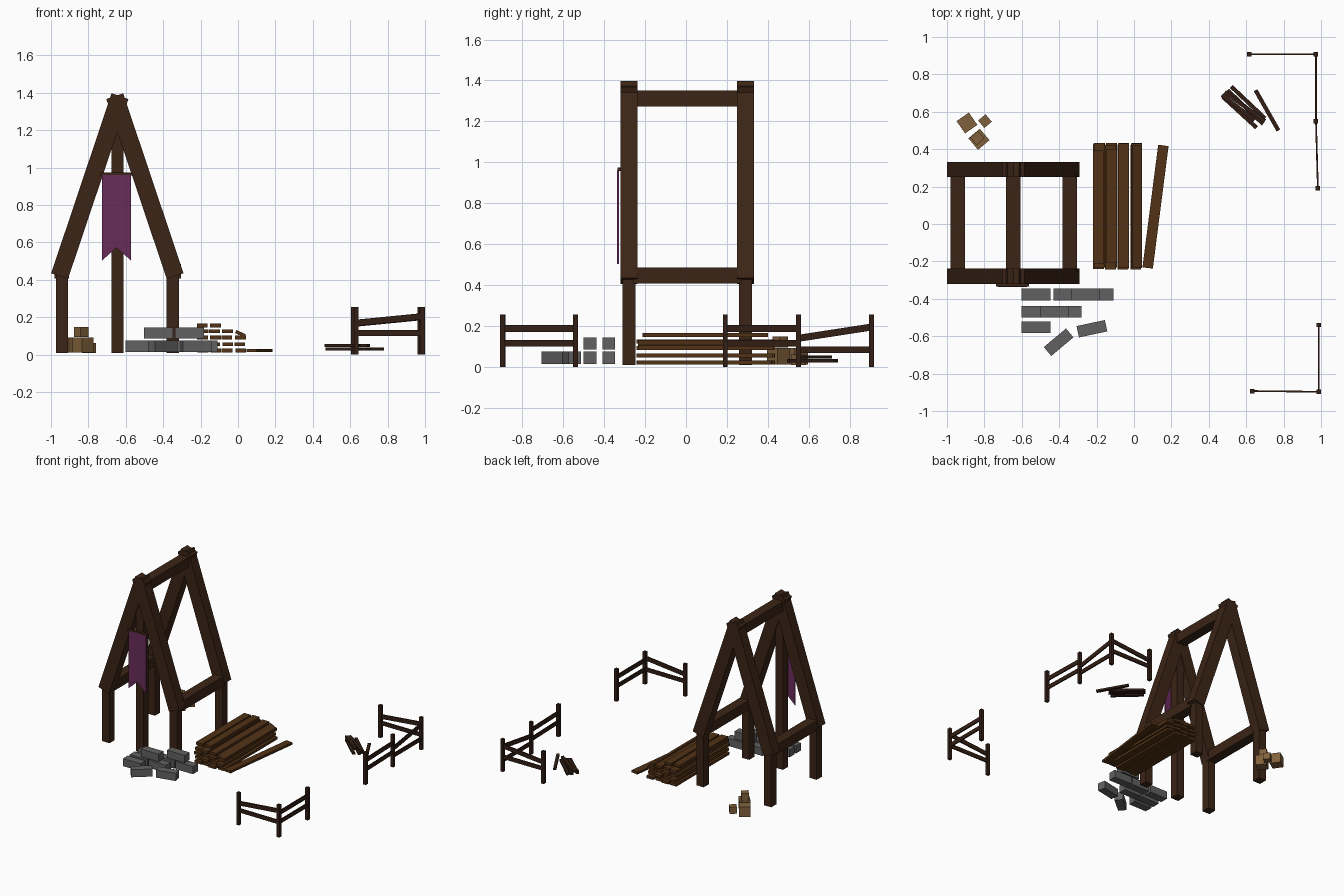
import bpy, math
from mathutils import Vector, Matrix

if "Cube" in bpy.data.objects:
    bpy.data.objects.remove(bpy.data.objects["Cube"])


def material(name, rgb):
    m = bpy.data.materials.new(name)
    m.diffuse_color = (*rgb, 1)
    m.use_nodes = True
    m.node_tree.nodes["Principled BSDF"].inputs["Base Color"].default_value = m.diffuse_color
    return m


TIMBER = material("dark_timber", (0.045, 0.018, 0.008))
FENCE = material("fence_wood", (0.032, 0.013, 0.007))
PLANK = material("plank_wood", (0.085, 0.032, 0.008))
CRATE = material("crate_wood", (0.22, 0.12, 0.045))
STONE = material("stone", (0.12, 0.12, 0.12))
CLOTH = material("purple_cloth", (0.14, 0.025, 0.1))


def mesh_object(name, verts, faces, mat):
    me = bpy.data.meshes.new(name)
    me.from_pydata([tuple(v) for v in verts], [], faces)
    me.update()
    me.materials.append(mat)
    ob = bpy.data.objects.new(name, me)
    bpy.context.collection.objects.link(ob)
    return ob


BOX_FACES = [(0, 1, 3, 2), (4, 6, 7, 5), (0, 4, 5, 1), (2, 3, 7, 6), (0, 2, 6, 4), (1, 5, 7, 3)]


def oriented_box(name, centre, size, rot, mat):
    signs = [(x, y, z) for x in (-.5, .5) for y in (-.5, .5) for z in (-.5, .5)]
    verts = [Vector(centre) + rot @ Vector([s * d for s, d in zip(c, size)]) for c in signs]
    return mesh_object(name, verts, BOX_FACES, mat)


def box(name, centre, size, mat, turn=0):
    return oriented_box(name, centre, size, Matrix.Rotation(math.radians(turn), 3, 'Z'), mat)


def beam(name, a, b, width, height, mat, roll=0):
    """Square-ended bar from a to b; width is horizontal."""
    a, b = Vector(a), Vector(b)
    d = (b - a).normalized()
    side = Vector((0, 0, 1)).cross(d).normalized()
    rot = Matrix((d, side, d.cross(side))).transposed()
    rot = rot @ Matrix.Rotation(math.radians(roll), 3, 'X')
    return oriented_box(name, (a + b) / 2, ((b - a).length, width, height), rot, mat)


# Timber frame: corner posts, crossed rafters, eave beams and ridge
CX = -0.645
for end, y in (("front", -0.279), ("back", 0.291)):
    for side, s in (("left", -1), ("right", 1)):
        box(f"{end}_{side}_post", (CX + s * 0.296, y, 0.225), (0.065, 0.065, 0.43), TIMBER)
        beam(f"{end}_{side}_rafter", (CX + s * 0.309, y, 0.42), (CX - s * 0.014, y, 1.382),
             0.082, 0.095, TIMBER)
box("front_centre_post", (CX, -0.279, 0.66), (0.065, 0.065, 1.3), TIMBER)
for side, x in (("left", -0.942), ("right", -0.344)):
    box(f"{side}_eave_beam", (x, 0.006, 0.446), (0.077, 0.53, 0.078), TIMBER)
box("ridge_beam", (CX, 0.006, 1.312), (0.079, 0.53, 0.077), TIMBER)

# Swallow-tailed banner on its rod
box("banner_rod", (-0.65, -0.325, 0.965), (0.176, 0.02, 0.017), TIMBER)
outline = [(-0.727, 0.96), (-0.727, 0.503), (-0.65, 0.572), (-0.572, 0.503), (-0.572, 0.96)]
front = [(x, -0.336, z) for x, z in outline]
back = [(x, -0.328, z) for x, z in outline]
mid = [(-0.65, -0.336, 0.96), (-0.65, -0.328, 0.96)]
faces = [(0, 1, 2, 10), (10, 2, 3, 4), (5, 11, 7, 6), (11, 9, 8, 7),
         (0, 5, 6, 1), (1, 6, 7, 2), (2, 7, 8, 3), (3, 8, 9, 4), (0, 10, 11, 5), (10, 4, 9, 11)]
mesh_object("banner", front + back + mid, faces, CLOTH)

# Stone blocks: neat rows, an upper layer and two loose ones
LOW, HIGH = 0.045, 0.115
blocks = [(-0.523, -0.377, LOW, 0), (-0.352, -0.377, LOW, 0), (-0.187, -0.377, LOW, 0),
          (-0.523, -0.469, LOW, 0), (-0.358, -0.469, LOW, 0), (-0.523, -0.552, LOW, 0),
          (-0.26, -0.377, HIGH, 0), (-0.425, -0.469, HIGH, 0),
          (-0.403, -0.632, LOW, 40), (-0.225, -0.56, LOW, 12)]
for i, (x, y, z, turn) in enumerate(blocks):
    box(f"stone_block_{i + 1}", (x, y, z), (0.155, 0.062, 0.06), STONE, turn)

# Plank pile: four columns of differing height
layers = [0.022, 0.056, 0.092, 0.125, 0.156]
shift = [0.0, 0.004, -0.006, 0.003, -0.008]
for c, (x, count) in enumerate(((-0.187, 5), (-0.121, 5), (-0.056, 4), (0.013, 3))):
    for k in range(count):
        short = 0.03 if k == 4 else 0
        off = shift[(k + c) % 5]
        beam(f"plank_{c + 1}_{k + 1}", (x + off / 2, -0.235 + off + short, layers[k]),
             (x + off / 2, 0.43 + off - short, layers[k]), 0.058, 0.02, PLANK)
beam("tipped_plank", (0.013, -0.235, 0.112), (0.013, 0.42, 0.112), 0.056, 0.018, PLANK, 25)
beam("loose_plank", (0.073, -0.235, 0.022), (0.157, 0.42, 0.022), 0.056, 0.018, PLANK)

# Crates
for i, (x, y, z, s, turn) in enumerate([(-0.893, 0.54, 0.052, 0.08, 35),
                                        (-0.829, 0.453, 0.052, 0.08, 40),
                                        (-0.797, 0.55, 0.036, 0.052, 40),
                                        (-0.838, 0.46, 0.121, 0.054, 40)]):
    box(f"crate_{i + 1}", (x, y, z), (s, s, s), CRATE, turn)

# Fence runs: posts joined by pairs of thin rails (upper start, upper end, lower heights)
back_run = [(0.615, 0.907), (0.973, 0.907), (0.973, 0.55), (0.983, 0.192)]
front_run = [(0.631, -0.893), (0.987, -0.897), (0.987, -0.54)]
runs = (("back", back_run, [(0.165, 0.2, 0.115), (0.195, 0.14, 0.085), (0.187, 0.187, 0.115)]),
        ("front", front_run, [(0.17, 0.205, 0.115), (0.187, 0.187, 0.115)]))
for name, posts, rails in runs:
    for i, (x, y) in enumerate(posts):
        box(f"{name}_fence_post_{i + 1}", (x, y, 0.128), (0.024, 0.024, 0.256), FENCE)
    for i, (u0, u1, low) in enumerate(rails):
        p, q = posts[i], posts[i + 1]
        beam(f"{name}_upper_rail_{i + 1}", (*p, u0), (*q, u1), 0.009, 0.034, FENCE)
        beam(f"{name}_lower_rail_{i + 1}", (*p, low), (*q, low), 0.009, 0.032, FENCE)

# Scattered fence boards
for i, (a, b, z) in enumerate([((0.52, 0.735), (0.70, 0.565), 0.03),
                               ((0.475, 0.68), (0.655, 0.515), 0.03),
                               ((0.65, 0.715), (0.772, 0.5), 0.03),
                               ((0.50, 0.715), (0.69, 0.535), 0.03),
                               ((0.485, 0.705), (0.70, 0.55), 0.049),
                               ((0.47, 0.69), (0.645, 0.555), 0.049)]):
    beam(f"loose_board_{i + 1}", (*a, z), (*b, z), 0.022, 0.016, FENCE)
